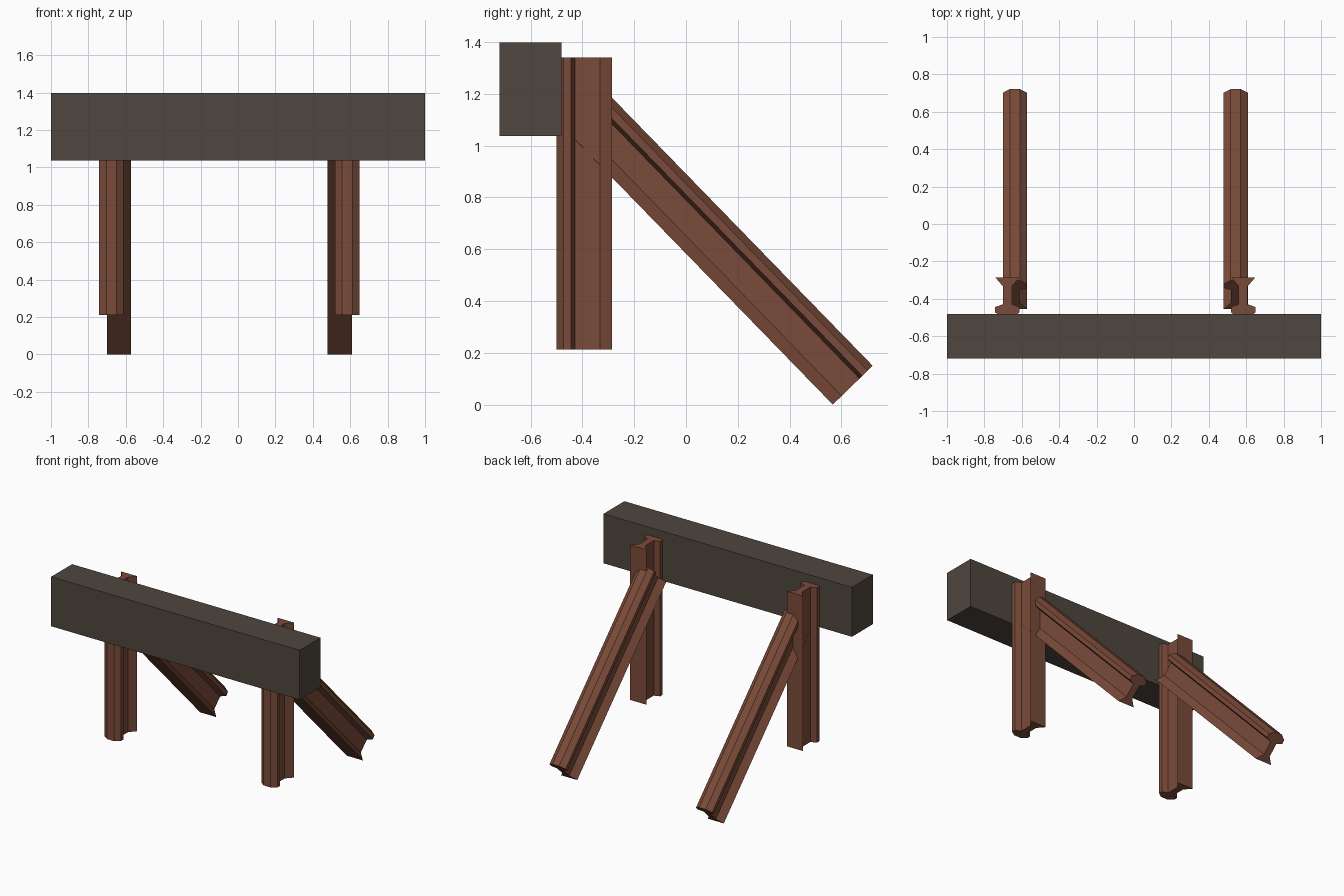
import bpy, bmesh, math
from mathutils import Vector

if "Cube" in bpy.data.objects:
    bpy.data.objects.remove(bpy.data.objects["Cube"])


def material(name, rgb):
    m = bpy.data.materials.new(name)
    m.diffuse_color = (*rgb, 1)
    m.use_nodes = True
    m.node_tree.nodes["Principled BSDF"].inputs["Base Color"].default_value = m.diffuse_color
    return m


RUST = material("rusty brown", (0.195, 0.070, 0.041))
TIMBER = material("dark timber", (0.080, 0.062, 0.050))

# Half of the rail section: (half width, distance from the head top)
HALF = [(0.027, 0.0), (0.065, 0.027), (0.065, 0.056), (0.024, 0.071),
        (0.024, 0.167), (0.065, 0.215)]
SECTION = HALF + [(-u, v) for u, v in reversed(HALF)]


def finish(name, bm, mat):
    bmesh.ops.recalc_face_normals(bm, faces=bm.faces)
    me = bpy.data.meshes.new(name)
    bm.to_mesh(me)
    bm.free()
    me.materials.append(mat)
    ob = bpy.data.objects.new(name, me)
    bpy.context.collection.objects.link(ob)
    return ob


def rail(name, head, depth, along):
    """Extrude the rail section from the head point; depth points from head to foot."""
    bm = bmesh.new()
    verts = [bm.verts.new(head + Vector((u, 0, 0)) + depth * v) for u, v in SECTION]
    face = bm.faces.new(verts)
    ext = bmesh.ops.extrude_face_region(bm, geom=[face], use_keep_orig=True)
    top = [g for g in ext["geom"] if isinstance(g, bmesh.types.BMVert)]
    bmesh.ops.translate(bm, verts=top, vec=along)
    return finish(name, bm, RUST)


# Crossbeam
bm = bmesh.new()
bmesh.ops.create_cube(bm, size=1)
bmesh.ops.scale(bm, verts=bm.verts, vec=(2, 0.24, 0.36))
bmesh.ops.translate(bm, verts=bm.verts, vec=(0, -0.60, 1.218))
finish("crossbeam", bm, TIMBER)

# Upright rails and sloping rail braces, mirrored about a slightly offset centre
MID = -0.0465
a = math.radians(45.8)
along = Vector((0, -math.cos(a), math.sin(a)))
down = Vector((0, -math.sin(a), -math.cos(a)))
for side, s in (("left", -1), ("right", 1)):
    rail(side + "_post", Vector((MID + s * 0.6305, -0.50, 0.212)),
         Vector((0, 1, 0)), Vector((0, 0, 1.128)))
    foot = Vector((MID + s * 0.590, 0.567, 0.0))
    rail(side + "_brace", foot - down * 0.215, down, along * 1.467)
